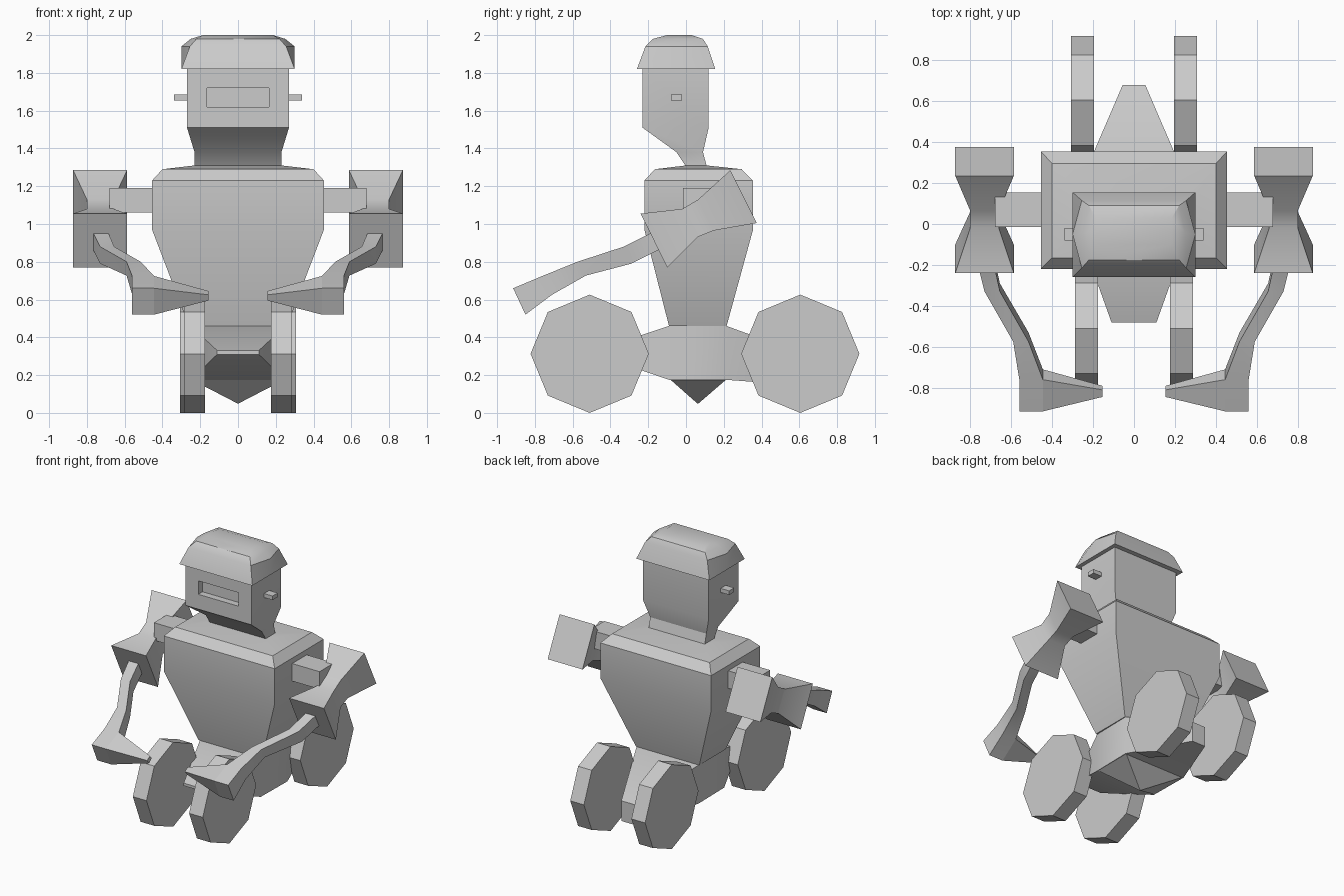
import bpy, bmesh, math
from math import copysign

if "Cube" in bpy.data.objects:
    bpy.data.objects.remove(bpy.data.objects["Cube"])


def finish(name, bm, mirror=False, smooth=True):
    bmesh.ops.recalc_face_normals(bm, faces=bm.faces)
    mesh = bpy.data.meshes.new(name)
    bm.to_mesh(mesh)
    bm.free()
    ob = bpy.data.objects.new(name, mesh)
    bpy.context.collection.objects.link(ob)
    if mirror:
        ob.modifiers.new("Mirror", 'MIRROR').use_mirror_merge = False
    if smooth:
        bpy.ops.object.select_all(action='DESELECT')
        ob.select_set(True)
        bpy.context.view_layer.objects.active = ob
        bpy.ops.object.shade_smooth_by_angle(angle=math.radians(25))
    return ob


def loft(rings):
    """Skin a list of equal-length point rings and cap both ends."""
    bm = bmesh.new()
    vs = [[bm.verts.new(p) for p in r] for r in rings]
    n = len(rings[0])
    for a, b in zip(vs, vs[1:]):
        for i in range(n):
            j = (i + 1) % n
            bm.faces.new((a[i], a[j], b[j], b[i]))
    bm.faces.new(vs[0])
    bm.faces.new(vs[-1])
    return bm


def flat(z, hx, y0, y1):
    """Horizontal rectangle at height z."""
    return [(-hx, y0, z), (hx, y0, z), (hx, y1, z), (-hx, y1, z)]


def rim(z, hx, y0, y1, bulge):
    """Horizontal rectangle with bulging side midpoints."""
    ym, xm = (y0 + y1) / 2, hx + bulge
    return [(-hx, y0, z), (hx, y0, z), (xm, ym, z),
            (hx, y1, z), (-hx, y1, z), (-xm, ym, z)]


def upright(y, hx, z0, z1):
    """Rectangle facing forward at depth y."""
    return [(-hx, y, z0), (hx, y, z0), (hx, y, z1), (-hx, y, z1)]


def limb(x0, x1, top, low):
    """Limb section: an upper and a lower (y, z) edge spanning x0..x1."""
    return [(x0, *top), (x1, *top), (x1, *low), (x0, *low)]


def box(x0, x1, y0, y1, z0, z1):
    return loft([[(x, y0, z0), (x, y1, z0), (x, y1, z1), (x, y0, z1)]
                 for x in (x0, x1)])


# Torso with sloped collar, tapering to the waist
finish("torso", loft([flat(1.31, .23, 0, .11), flat(1.29, .40, -.165, .295),
                      flat(1.23, .455, -.22, .355), flat(.97, .455, -.22, .355),
                      flat(.46, .26, -.09, .215)]))

# Chassis: thin wedge forward, thicker tail backward
finish("chassis", loft([upright(-.48, .11, .31, .33), upright(-.09, .25, .175, .46),
                        upright(.215, .255, .175, .46), upright(.68, .055, .14, .29)]))

# Pointed keel under the chassis
finish("keel", loft([flat(.178, .25, -.085, .215), flat(.05, .003, .06, .066)]))

# Head and neck, with the visor slot sunk into the face
bm = loft([flat(1.82, .27, -.23, .12), flat(1.51, .27, -.23, .12),
           flat(1.38, .23, -.05, .09), flat(1.305, .23, 0, .11)])
face = min(bm.faces, key=lambda f: f.calc_center_median().y)
bmesh.ops.recalc_face_normals(bm, faces=bm.faces)
bmesh.ops.inset_individual(bm, faces=[face], thickness=.05)
for v in face.verts:
    v.co = (copysign(.165, v.co.x), -.23, 1.72 if v.co.z > 1.66 else 1.62)
bmesh.ops.inset_individual(bm, faces=[face], thickness=0)
for v in face.verts:
    v.co.y = -.18
finish("head", bm)

# Helmet cap
finish("helmet", loft([rim(1.82, .30, -.26, .155, 0), rim(1.94, .255, -.215, .115, .045),
                       rim(1.98, .22, -.175, .09, .03), rim(2.0, .185, -.10, .03, 0)]))

# Ear stubs
finish("ears", box(.26, .34, -.08, -.02, 1.655, 1.685), mirror=True)

# Shoulder joints
finish("shoulder_joints", box(.44, .68, -.015, .155, 1.06, 1.19), mirror=True)

# Hourglass upper arms
finish("upper_arms", loft([limb(.587, .873, (.235, 1.285), (.375, 1.005)),
                           limb(.66, .80, (.065, 1.13), (.145, .965)),
                           limb(.66, .80, (-.02, 1.08), (.06, .93)),
                           limb(.587, .873, (-.24, 1.055), (-.10, .77))]), mirror=True)

# Bent forearms
finish("forearms", loft([limb(.69, .77, (-.17, .96), (-.13, .87)),
                         limb(.655, .73, (-.33, .88), (-.29, .79)),
                         limb(.515, .59, (-.575, .80), (-.53, .727)),
                         limb(.445, .56, (-.76, .725), (-.71, .625)),
                         limb(.445, .56, (-.915, .66), (-.85, .52))]), mirror=True)

# Tapered hands pointing inward
wrist = [(-.915, .66), (-.85, .52), (-.71, .625), (-.76, .725)]
tip = [(-.845, .625), (-.82, .595), (-.79, .62), (-.81, .645)]
finish("hands", loft([[(.445, *p) for p in wrist], [(.155, *p) for p in tip]]), mirror=True)

# Octagonal wheels
for name, y, x0, x1 in (("front_wheels", -.51, .175, .287), ("rear_wheels", .605, .195, .307)):
    ring = [(y + .313 * math.cos(k * math.pi / 4), .313 + .313 * math.sin(k * math.pi / 4))
            for k in range(8)]
    finish(name, loft([[(x, *p) for p in ring] for x in (x0, x1)]), mirror=True, smooth=False)
